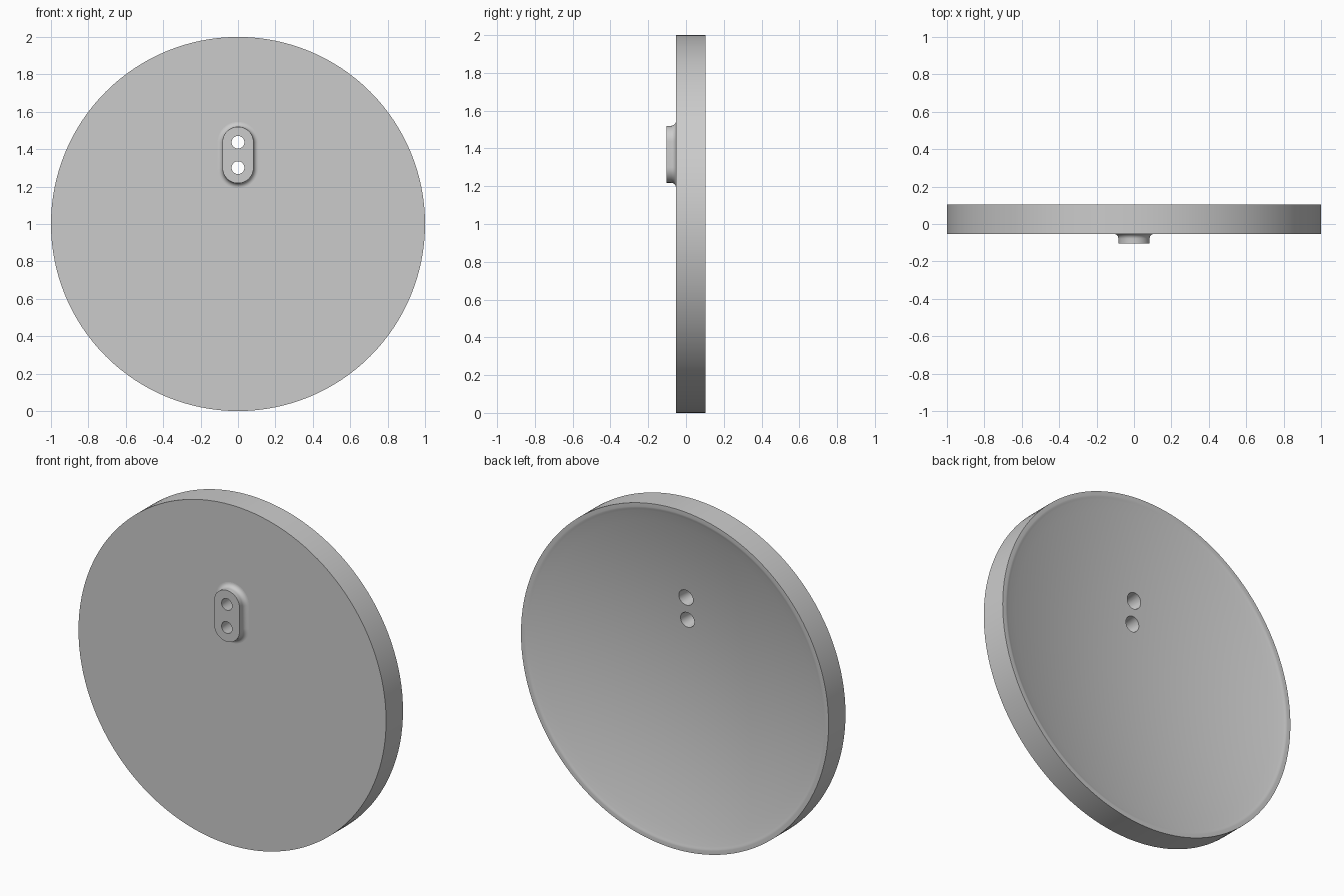
import bpy, bmesh, math
from mathutils import Matrix, Vector

if "Cube" in bpy.data.objects:
    bpy.data.objects.remove(bpy.data.objects["Cube"])

FRONT, BACK, BOSS_FRONT = -0.053, 0.104, -0.104
HOLES = (1.301, 1.437)
BOSS_Z = sum(HOLES) / 2

grey = bpy.data.materials.new("light grey")
grey.use_nodes = True
colour = (0.6, 0.6, 0.6, 1)
grey.diffuse_color = colour
grey.node_tree.nodes["Principled BSDF"].inputs["Base Color"].default_value = colour


def finish(bm, name):
    bmesh.ops.recalc_face_normals(bm, faces=bm.faces)
    mesh = bpy.data.meshes.new(name)
    bm.to_mesh(mesh)
    bm.free()
    mesh.materials.append(grey)
    obj = bpy.data.objects.new(name, mesh)
    bpy.context.collection.objects.link(obj)
    return obj


def activate(obj):
    bpy.ops.object.select_all(action='DESELECT')
    obj.select_set(True)
    bpy.context.view_layer.objects.active = obj


# Round plate: flat front, straight edge, narrow lip and a shallow dished back
def dish_y(r):
    return BACK - 0.13 * (1 - (r / 0.98) ** 2)


profile = [(0, FRONT), (1, FRONT), (1, BACK), (0.978, BACK),
           (0.972, BACK - 0.001), (0.965, BACK - 0.0035)]
profile += [(0.955 * (1 - i / 16), dish_y(0.955 * (1 - i / 16))) for i in range(17)]

bm = bmesh.new()
verts = [bm.verts.new((r, y, 1)) for r, y in profile]
edges = [bm.edges.new(pair) for pair in zip(verts, verts[1:])]
bmesh.ops.spin(bm, geom=verts + edges, cent=(0, 0, 1), axis=(0, 1, 0),
               angle=2 * math.pi, steps=128, use_duplicate=False)
bmesh.ops.remove_doubles(bm, verts=bm.verts, dist=0.0001)
plate = finish(bm, "dished_plate")


# Pill-shaped boss that flares into the front of the plate
def pill(bm, radius, y, steps=24):
    ring = []
    for side in (1, -1):
        for i in range(steps + 1):
            a = math.pi * i / steps
            ring.append(bm.verts.new((side * radius * math.cos(a), y,
                                      BOSS_Z + side * (0.068 + radius * math.sin(a)))))
    return ring


bm = bmesh.new()
flare = 0.026
layers = [(0.083, BOSS_FRONT)]
for i in range(9):
    a = math.pi / 2 * i / 8
    layers.append((0.083 + flare * (1 - math.cos(a)), FRONT - flare * (1 - math.sin(a))))
layers.append((0.083 + flare, FRONT + 0.012))
rings = [pill(bm, r, y) for r, y in layers]
for low, high in zip(rings, rings[1:]):
    for i in range(len(low)):
        j = (i + 1) % len(low)
        bm.faces.new((low[i], low[j], high[j], high[i]))
bm.faces.new(rings[0])
bm.faces.new(rings[-1])
boss = finish(bm, "mounting_boss")

# Two tapered screw holes, wider at the back
bm = bmesh.new()
for z in HOLES:
    start, end = BOSS_FRONT - 0.01, 0.03
    bmesh.ops.create_cone(bm, cap_ends=True, segments=40, radius1=0.033, radius2=0.05,
                          depth=end - start,
                          matrix=Matrix.Translation((0, (start + end) / 2, z))
                          @ Matrix.Rotation(-math.pi / 2, 4, 'X'))
cutter = finish(bm, "hole_cutter")
cutter.hide_render = True

for obj in (plate, boss):
    activate(obj)
    cut = obj.modifiers.new("holes", 'BOOLEAN')
    cut.operation = 'DIFFERENCE'
    cut.solver = 'EXACT'
    cut.object = cutter
    bpy.ops.object.modifier_apply(modifier=cut.name)
    bpy.ops.object.shade_smooth_by_angle(angle=math.radians(20 if obj is boss else 12))
bpy.data.objects.remove(cutter)
